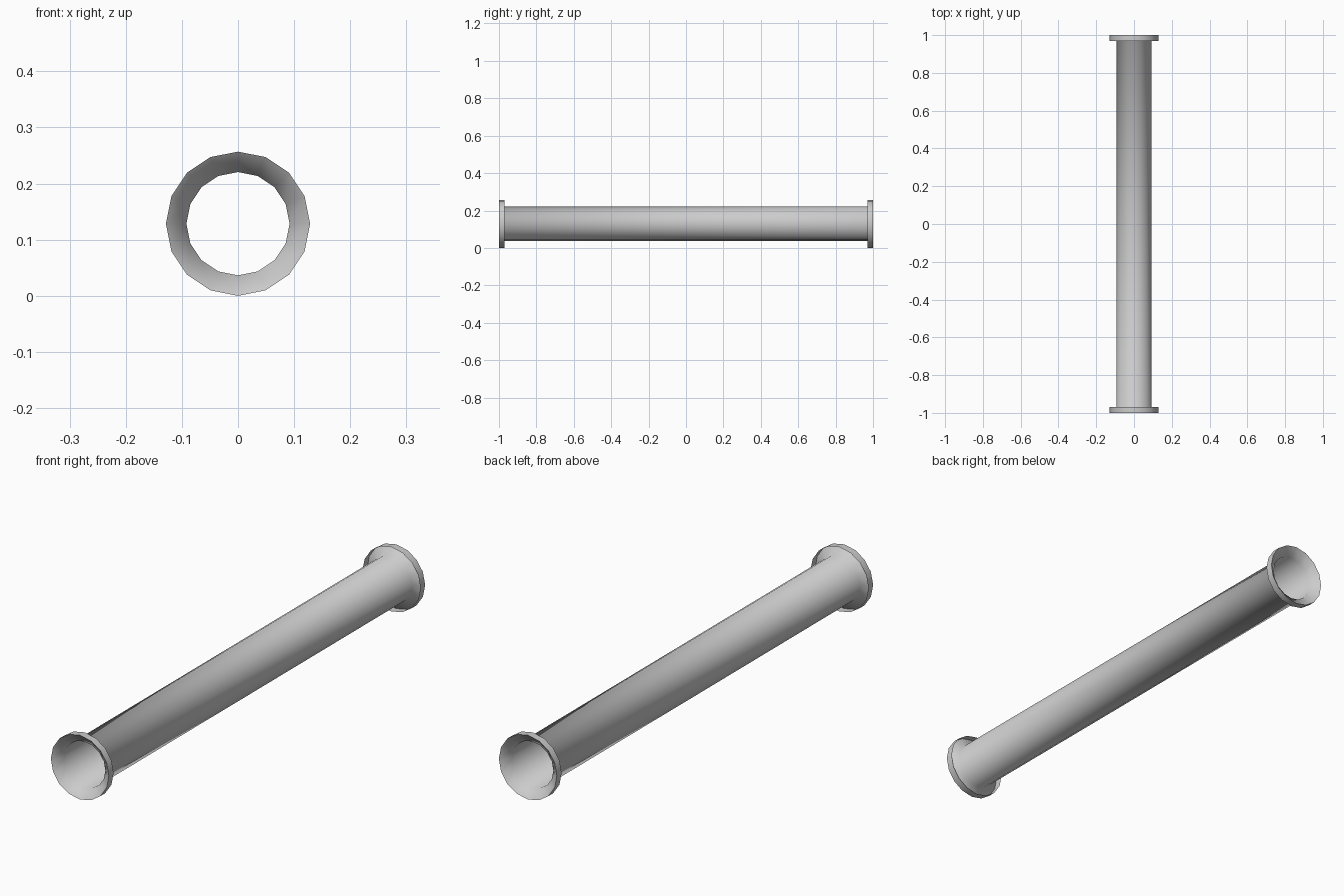
import bpy, bmesh, math

if "Cube" in bpy.data.objects:
    bpy.data.objects.remove(bpy.data.objects["Cube"])

SIDES = 16
R_PIPE, R_RIM = 0.092, 0.1285
Y_NECK, Y_END = 0.97, 1.0


def lathe(name, profile):
    """Sweep (radius, y) points around the y axis as an open shell."""
    bm = bmesh.new()
    rings = []
    for r, y in profile:
        angles = [2 * math.pi * i / SIDES for i in range(SIDES)]
        rings.append([bm.verts.new((r * math.sin(a), y, R_RIM + r * math.cos(a)))
                      for a in angles])
    for a, b in zip(rings, rings[1:]):
        for i in range(SIDES):
            j = (i + 1) % SIDES
            bm.faces.new((a[i], b[i], b[j], a[j]))
    mesh = bpy.data.meshes.new(name)
    bm.to_mesh(mesh)
    bm.free()
    obj = bpy.data.objects.new(name, mesh)
    bpy.context.collection.objects.link(obj)
    bpy.ops.object.select_all(action='DESELECT')
    obj.select_set(True)
    bpy.context.view_layer.objects.active = obj
    bpy.ops.object.shade_smooth_by_angle(angle=math.radians(60))
    return obj


# Thin open tube whose ends flare out, then fold back into a rim band
half = [(R_PIPE, Y_NECK), (R_RIM, Y_END), (R_RIM, Y_NECK)]
lathe("flanged_pipe", [(r, -y) for r, y in reversed(half)] + half)
